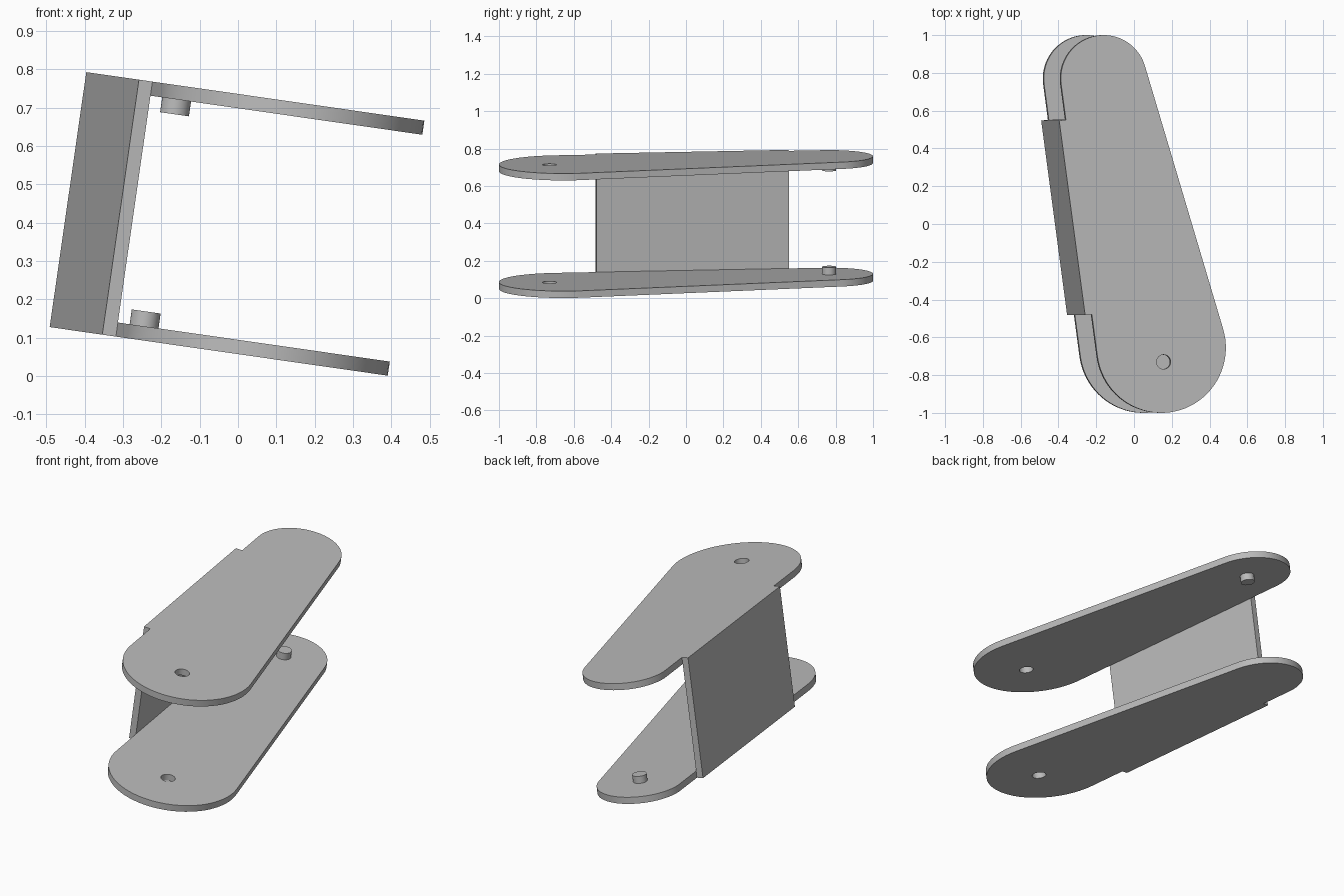
import bpy
import bmesh
import math
from mathutils import Matrix, Vector

cube = bpy.data.objects.get("Cube")
if cube:
    bpy.data.objects.remove(cube, do_unlink=True)

# Plain grey metal
grey = bpy.data.materials.new("grey metal")
grey.use_nodes = True
color = (0.5, 0.5, 0.5, 1)
grey.diffuse_color = color
grey.node_tree.nodes["Principled BSDF"].inputs["Base Color"].default_value = color

# Bracket dimensions in its own frame, then tilted sideways
HEIGHT, THICK = 0.672, 0.037
BIG, BIG_R = Vector((0.05, -0.655)), 0.345
SMALL, SMALL_R = Vector((-0.258, 0.77)), 0.23
HOLE, PIN, PIN_R = Vector((0.062, -0.73)), Vector((-0.253, 0.765)), 0.038
TILT = Matrix.Translation((0, 0, 0.057)) @ Matrix.Rotation(math.radians(8.17), 4, "Y")

# Tangent directions shared by the two rounded ends
axis = SMALL - BIG
lean = math.atan2(-axis.x, axis.y)
taper = math.asin((BIG_R - SMALL_R) / axis.length)
right_angle = lean + taper
left_angle = math.pi + lean - taper


def arc(center, radius, start, end, steps):
    return [center + radius * Vector((math.cos(a), math.sin(a)))
            for a in (start + (end - start) * i / steps for i in range(steps + 1))]


def prism(name, loops, bottom, top):
    """Fill outlines (inner loops become holes) and extrude upwards."""
    bm = bmesh.new()
    edges = []
    for loop in loops:
        verts = [bm.verts.new((p.x, p.y, bottom)) for p in loop]
        edges += [bm.edges.new((v, verts[i - 1])) for i, v in enumerate(verts)]
    bmesh.ops.triangle_fill(bm, edges=edges, use_beauty=True, normal=(0, 0, 1))
    ext = bmesh.ops.extrude_face_region(bm, geom=bm.faces[:], use_keep_orig=True)
    moved = [g for g in ext["geom"] if isinstance(g, bmesh.types.BMVert)]
    bmesh.ops.translate(bm, verts=moved, vec=(0, 0, top - bottom))
    bmesh.ops.recalc_face_normals(bm, faces=bm.faces)
    mesh = bpy.data.meshes.new(name)
    bm.to_mesh(mesh)
    bm.free()
    mesh.materials.append(grey)
    obj = bpy.data.objects.new(name, mesh)
    bpy.context.collection.objects.link(obj)
    obj.matrix_world = TILT
    bpy.ops.object.select_all(action="DESELECT")
    obj.select_set(True)
    bpy.context.view_layer.objects.active = obj
    bpy.ops.object.shade_smooth_by_angle(angle=math.radians(30))


# Two tapered plates, each with a through hole
outline = (arc(BIG, BIG_R, left_angle, right_angle + 2 * math.pi, 40)
           + arc(SMALL, SMALL_R, right_angle, left_angle, 40))
hole = arc(HOLE, PIN_R, 0, 2 * math.pi, 32)[:-1]
prism("lower_plate", [outline, hole], 0, THICK)
prism("upper_plate", [outline, hole], HEIGHT - THICK, HEIGHT)

# Short pins on the facing sides of the plates
pin = arc(PIN, PIN_R, 0, 2 * math.pi, 32)[:-1]
prism("lower_pin", [pin], THICK, THICK + 0.039)
prism("upper_pin", [pin], HEIGHT - THICK - 0.039, HEIGHT - THICK)

# Side wall running along the straight left edge
out = Vector((math.cos(left_angle), math.sin(left_angle)))
along = Vector((out.y, -out.x))
edge = BIG + out * BIG_R
near, far = (edge + along * ((y - edge.y) / along.y) for y in (-0.478, 0.552))
prism("side_wall", [[near, far, far + out * 0.036, near + out * 0.036]], 0, HEIGHT)
